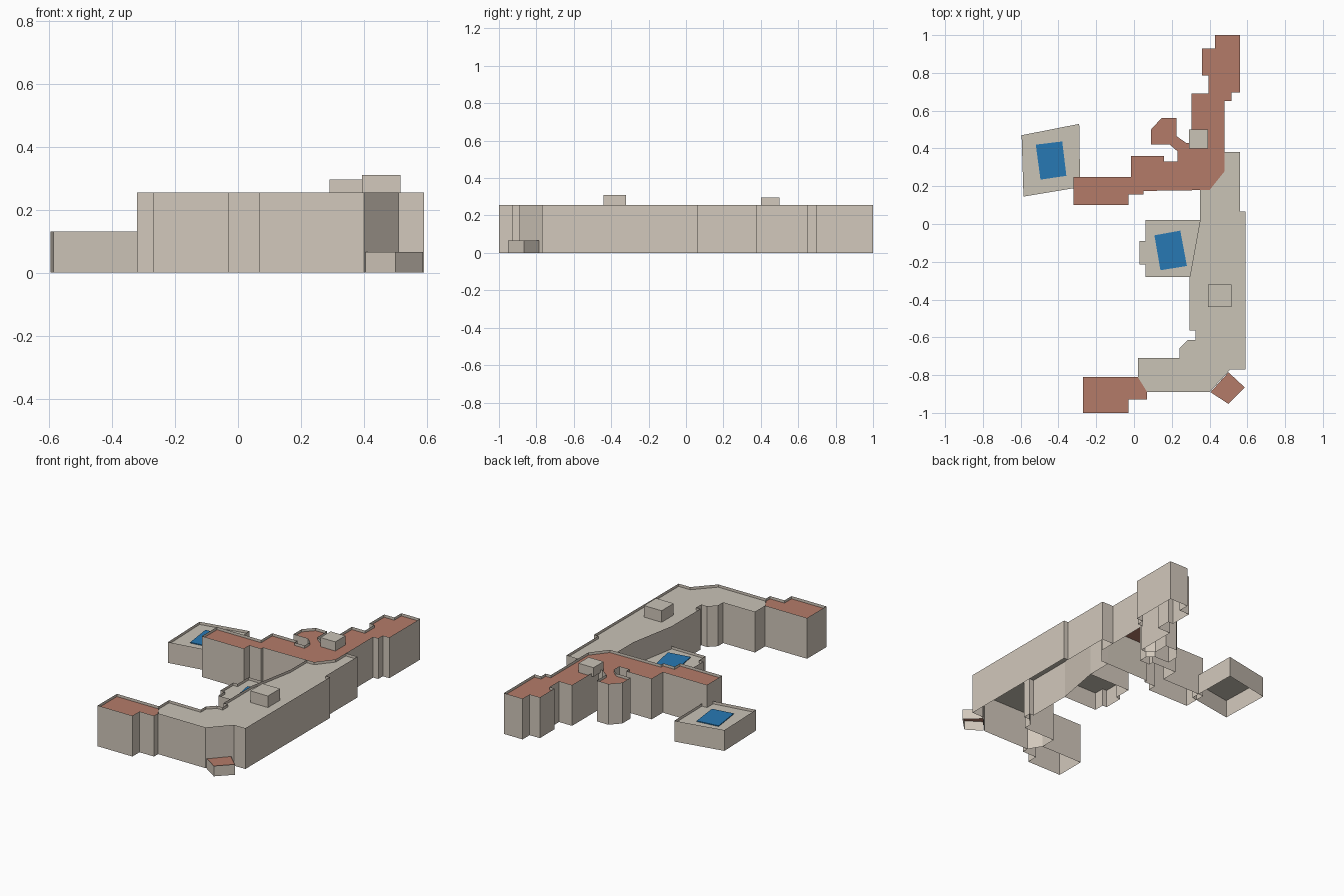
import bpy, bmesh

if "Cube" in bpy.data.objects:
    bpy.data.objects.remove(bpy.data.objects["Cube"])

def material(name, rgb):
    m = bpy.data.materials.new(name)
    m.diffuse_color = (*[c ** 2.2 for c in rgb], 1)
    m.use_nodes = True
    m.node_tree.nodes["Principled BSDF"].inputs["Base Color"].default_value = m.diffuse_color
    return m

WALL = material("wall_beige", (0.82, 0.78, 0.73))
GREY = material("roof_stone", (0.785, 0.76, 0.71))
RED = material("roof_terracotta", (0.70, 0.48, 0.41))
BLUE = material("pool_blue", (0.17, 0.47, 0.70))

def prism(name, outline, top, roof, recess=0.017, base=0.0):
    """Open-bottomed walls rising to a thin parapet around a sunken roof."""
    bm = bmesh.new()
    area = sum(a[0] * b[1] - b[0] * a[1] for a, b in zip(outline, outline[1:] + outline[:1]))
    pts = outline if area > 0 else outline[::-1]
    levels = [[bm.verts.new((x, y, z)) for x, y in pts]
              for z in ((base, top - recess, top) if recess else (base, top))]
    n = len(pts)
    for low, high in zip(levels, levels[1:]):
        for i in range(n):
            j = (i + 1) % n
            bm.faces.new((low[i], low[j], high[j], high[i]))
    bm.faces.new(levels[1]).material_index = 1
    mesh = bpy.data.meshes.new(name)
    bm.to_mesh(mesh)
    bm.free()
    mesh.materials.append(WALL)
    mesh.materials.append(roof)
    ob = bpy.data.objects.new(name, mesh)
    bpy.context.collection.objects.link(ob)
    return ob

def rect(x0, y0, x1, y1):
    return [(x0, y0), (x1, y0), (x1, y1), (x0, y1)]

H, LOW = 0.255, 0.13

# North wing with terracotta roof
prism("north_wing", [
    (-.32, .10), (-.03, .10), (-.03, .155), (.05, .155), (.05, .175), (.40, .18),
    (.48, .28), (.48, .65), (.515, .65), (.515, .695), (.56, .695), (.56, 1),
    (.43, 1), (.43, .93), (.36, .93), (.36, .785), (.395, .785), (.395, .69),
    (.305, .69), (.305, .43), (.275, .43), (.225, .465), (.225, .56), (.145, .56),
    (.09, .50), (.09, .42), (.19, .42), (.23, .385), (.23, .33), (.16, .33),
    (.16, .36), (-.015, .36), (-.015, .25), (-.32, .25)], H, RED)

# Long central block with stone roof
prism("main_block", [
    (.56, .38), (.48, .38), (.48, .28), (.40, .18), (.35, .18), (.35, .02),
    (.295, -.28), (.295, -.565), (.325, -.565), (.325, -.615), (.285, -.615),
    (.24, -.66), (.24, -.71), (.02, -.71), (.02, -.81), (.07, -.89), (.40, -.89),
    (.51, -.77), (.59, -.77), (.59, .065), (.56, .065)], H, GREY)

# South wing with terracotta roof
prism("south_wing", [(-.27, -.81), (.02, -.81), (.07, -.89), (.07, -.93),
                     (-.03, -.93), (-.03, -1), (-.27, -1)], H, RED)

# Low pool terraces
prism("west_terrace", [(-.595, .47), (-.29, .53), (-.285, .195), (-.585, .145)], LOW, GREY)
prism("inner_terrace", [(.06, .02), (.35, .02), (.295, -.28), (.06, -.28),
                        (.06, -.215), (.03, -.215), (.03, -.09), (.06, -.09)], LOW, GREY)

# Pool water plates
for name, corners in (
        ("west_pool", [(-.52, .42), (-.38, .437), (-.358, .255), (-.495, .235)]),
        ("inner_pool", [(.108, -.06), (.245, -.035), (.28, -.222), (.14, -.245)])):
    pool = prism(name, corners, LOW - .012, BLUE, 0, LOW - .017)
    pool.data.materials[0] = BLUE

# Corner entrance kiosk
prism("entrance_kiosk", [(.405, -.89), (.50, -.953), (.587, -.866), (.50, -.785)],
      .065, RED, .005)

# Rooftop plant boxes
prism("north_roof_box", rect(.29, .40, .393, .50), .295, GREY, 0, H - .017)
prism("south_roof_box", rect(.393, -.44, .515, -.32), .31, GREY, 0, H - .017)
